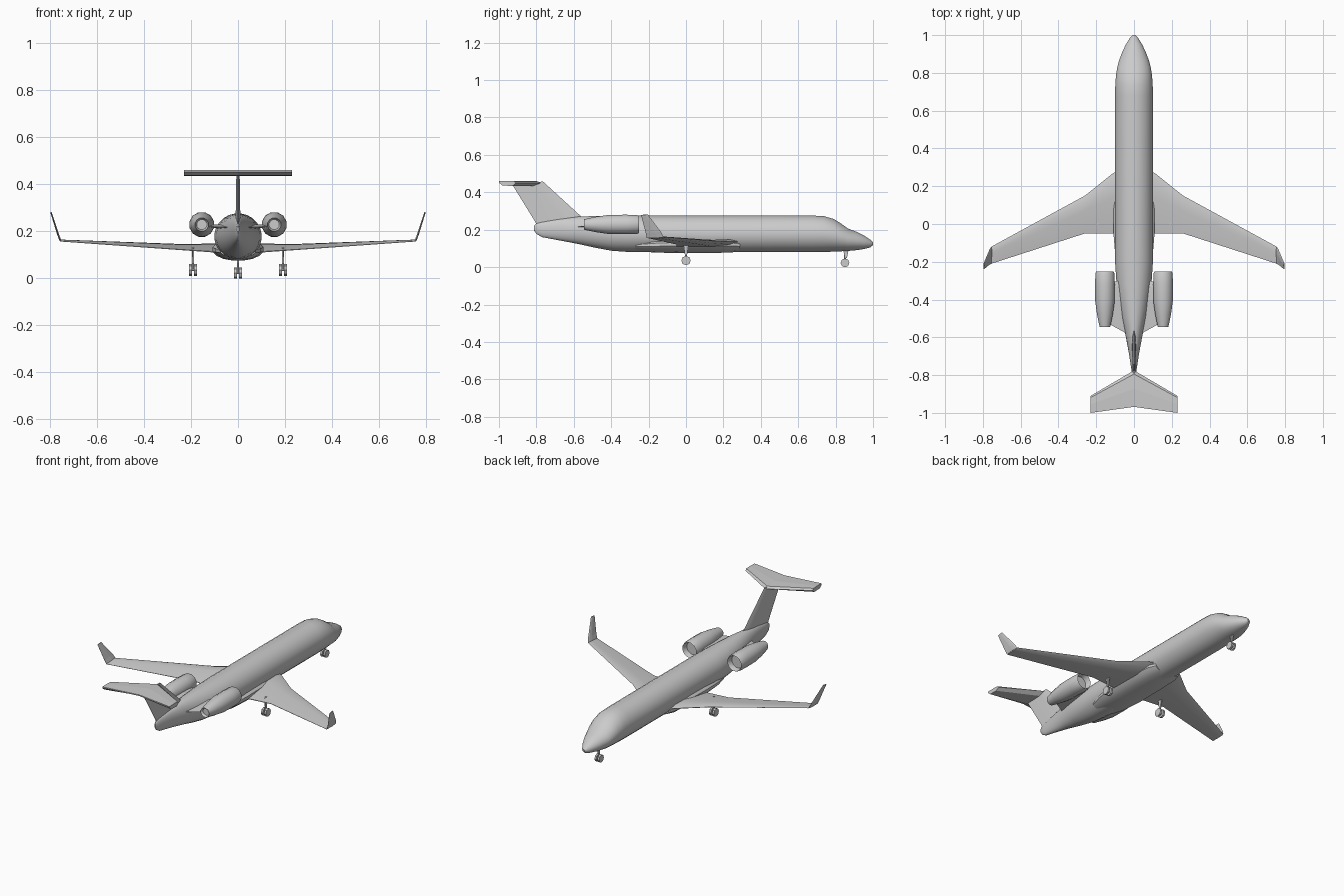
import bpy, bmesh, math
from mathutils import Vector

if "Cube" in bpy.data.objects:
    bpy.data.objects.remove(bpy.data.objects["Cube"])


def finish(name, bm, mirror=False, smooth=None):
    bmesh.ops.recalc_face_normals(bm, faces=bm.faces[:])
    me = bpy.data.meshes.new(name)
    bm.to_mesh(me)
    bm.free()
    ob = bpy.data.objects.new(name, me)
    bpy.context.collection.objects.link(ob)
    if mirror:
        ob.modifiers.new("Mirror", 'MIRROR')
    if smooth:
        bpy.ops.object.select_all(action='DESELECT')
        ob.select_set(True)
        bpy.context.view_layer.objects.active = ob
        bpy.ops.object.shade_smooth_by_angle(angle=math.radians(smooth))
    return ob


def loft(name, rings, mirror=False, smooth=None):
    """Skin a list of equal-length point rings and cap both ends."""
    bm = bmesh.new()
    vr = [[bm.verts.new(p) for p in r] for r in rings]
    n = len(vr[0])
    for a, b in zip(vr, vr[1:]):
        for i in range(n):
            bm.faces.new((a[i], a[(i + 1) % n], b[(i + 1) % n], b[i]))
    bm.faces.new(vr[0])
    bm.faces.new(vr[-1])
    return finish(name, bm, mirror, smooth)


def oval(y, w, bottom, top, n, x=0):
    """Elliptical ring across the y axis."""
    zc, h = (top + bottom) / 2, (top - bottom) / 2
    return [(x + w * math.cos(2 * math.pi * (i + .5) / n), y,
             zc + h * math.sin(2 * math.pi * (i + .5) / n)) for i in range(n)]


def foil(x, le, te, z_le, z_te, t, tilt=0):
    """Six-point aerofoil section at span position x."""
    pts = []
    for f, s in ((0, 0), (.12, .75), (.4, 1), (1, .12), (1, -.12), (.4, -1), (.12, -.75)):
        pts.append((x - tilt * s * t / 2, le + (te - le) * f,
                    z_le + (z_te - z_le) * f + s * t / 2 * (1 - .7 * tilt)))
    return pts


def cylinder(bm, p, q, r, n):
    p, q = Vector(p), Vector(q)
    d = q - p
    m = d.to_track_quat('Z', 'Y').to_matrix().to_4x4()
    m.translation = (p + q) / 2
    bmesh.ops.create_cone(bm, cap_ends=True, segments=n, radius1=r, radius2=r,
                          depth=d.length, matrix=m)


# Fuselage: y, half width, bottom, top
body = [(1.0, .006, .118, .132), (.985, .022, .105, .147), (.95, .044, .096, .170),
        (.91, .063, .090, .190), (.865, .080, .086, .207), (.83, .089, .084, .233),
        (.79, .096, .082, .258), (.735, .100, .080, .274), (.68, .101, .079, .276),
        (-.2, .101, .079, .276), (-.32, .093, .081, .276), (-.40, .083, .087, .275),
        (-.49, .067, .104, .274), (-.58, .047, .124, .270), (-.68, .028, .143, .259),
        (-.77, .014, .160, .242), (-.80, .009, .178, .234), (-.812, .004, .195, .222)]
loft("fuselage", [oval(*s, 24) for s in body], smooth=40)

# Belly fairing at the wing root
fairing = [(.29, .085, .085, .15), (.24, .105, .077, .165), (.1, .110, .074, .175),
           (-.06, .110, .074, .17), (-.18, .100, .078, .16), (-.27, .075, .088, .14)]
loft("belly_fairing", [oval(*s, 16) for s in fairing], smooth=40)

# Wings with winglets
loft("wing", [foil(.04, .30, -.05, .137, .110, .036),
              foil(.11, .27, -.05, .137, .112, .034),
              foil(.26, .15, -.05, .140, .122, .022),
              foil(.755, -.12, -.21, .162, .157, .008)], mirror=True, smooth=30)
loft("winglet", [foil(.755, -.12, -.21, .162, .157, .008, .9),
                 foil(.765, -.135, -.215, .19, .182, .008, .9),
                 foil(.795, -.205, -.24, .282, .278, .006, .9)], mirror=True)

# Engine nacelles with recessed intakes: y, radius
nacelle = [(-.285, .040), (-.262, .044), (-.252, .048), (-.262, .052), (-.32, .054),
           (-.41, .053), (-.48, .043), (-.545, .029), (-.53, .022)]
loft("engine_nacelle",
     [oval(y, r, .228 - r, .228 + r, 12, .154) for y, r in nacelle],
     mirror=True, smooth=40)

# Engine pylons
loft("engine_pylon", [foil(.03, -.29, -.585, .218, .215, .018),
                      foil(.13, -.31, -.53, .224, .220, .014)], mirror=True)

# Vertical fin: tapered slab profile, (y, z)
def fin_ring(le, te, z_le, z_te, t):
    return [(s * t / 2, le + (te - le) * f, z_le + (z_te - z_le) * f)
            for f, s in ((0, 0), (.15, .8), (.4, 1), (1, .15),
                         (1, -.15), (.4, -1), (.15, -.8))]

loft("tail_fin", [fin_ring(-.50, -.79, .22, .20, .022),
                  fin_ring(-.565, -.805, .275, .24, .020),
                  fin_ring(-.765, -.925, .458, .435, .014)], smooth=30)

# Tailplane
def tail_ring(x, le, te):
    return [(x, le + (te - le) * f, z) for f, z in
            ((0, .449), (.1, .459), (.5, .461), (1, .459), (1, .452), (.8, .436), (.2, .434))]

loft("tailplane", [tail_ring(-.23, -.91, -1), tail_ring(0, -.775, -.968),
                   tail_ring(.23, -.91, -1)])

# Landing gear: strut, axle and twin wheels
def gear(name, x, y, z, top, r, gap, w, mirror):
    bm = bmesh.new()
    cylinder(bm, (x, y, z), (x, y, top), .005, 6)
    cylinder(bm, (x - gap, y, z), (x + gap, y, z), .005, 6)
    for s in (-1, 1):
        cylinder(bm, (x + s * gap - w / 2, y, z), (x + s * gap + w / 2, y, z), r, 8)
    finish(name, bm, mirror)

gear("nose_gear", 0, .85, .0225, .10, .0235, .010, .012, False)
gear("main_gear", .191, 0, .035, .13, .025, .011, .012, True)

# Gear leg doors
for name, x, y, z0, z1, mir in (("nose_gear_door", 0, .855, .05, .09, False),
                                ("main_gear_door", .191, 0, .065, .125, True)):
    loft(name, [[(x - .003, y - h, z), (x + .003, y - h, z),
                 (x + .003, y + h, z), (x - .003, y + h, z)]
                for z, h in ((z0, .006), (z1, .014))], mirror=mir)
